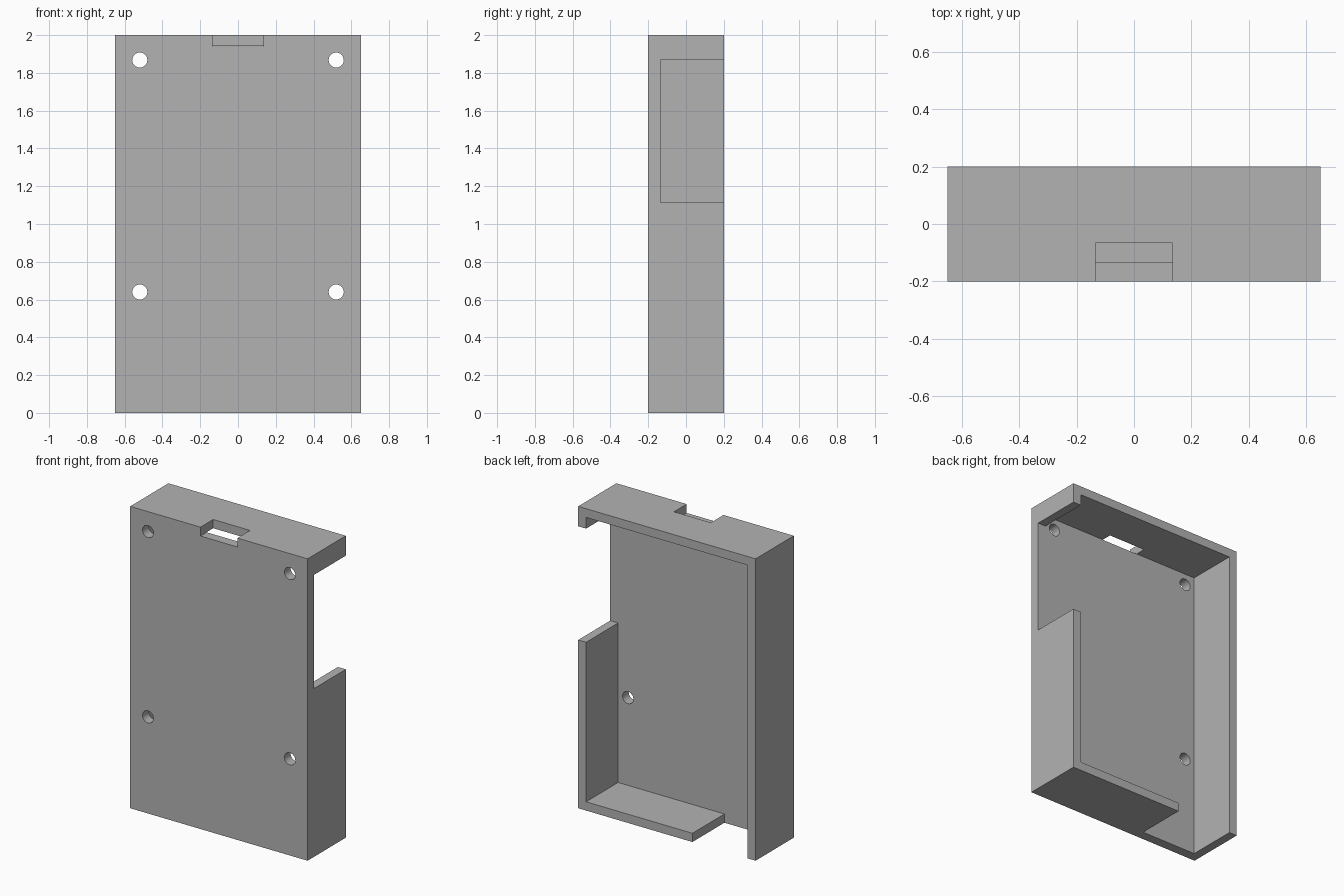
import bpy
import bmesh
from mathutils import Matrix, Vector

old = bpy.data.objects.get("Cube")
if old:
    bpy.data.objects.remove(old, do_unlink=True)

W, D, H = 0.65, 0.2, 2.0      # half width, half depth, height
WALL = 0.058                  # rim wall thickness
PLATE = -0.135                # inner face of the front plate
OUT = 0.1                     # how far cutters reach past the body

grey = bpy.data.materials.new("plain_grey")
colour = (0.45, 0.45, 0.45, 1)
grey.use_nodes = True
grey.diffuse_color = colour
grey.node_tree.nodes["Principled BSDF"].inputs["Base Color"].default_value = colour


def finish(name, bm):
    mesh = bpy.data.meshes.new(name)
    bm.to_mesh(mesh)
    bm.free()
    mesh.materials.append(grey)
    obj = bpy.data.objects.new(name, mesh)
    bpy.context.collection.objects.link(obj)
    return obj


def box(name, low, high):
    bm = bmesh.new()
    low, high = Vector(low), Vector(high)
    bmesh.ops.create_cube(bm, size=1)
    bmesh.ops.scale(bm, vec=high - low, verts=bm.verts)
    bmesh.ops.translate(bm, vec=(low + high) / 2, verts=bm.verts)
    return finish(name, bm)


def screw_hole(x, z):
    bm = bmesh.new()
    place = Matrix.Translation((x, -D, z)) @ Matrix.Rotation(1.5707963, 4, 'X')
    bmesh.ops.create_cone(bm, cap_ends=True, segments=32, radius1=0.04,
                          radius2=0.04, depth=0.3, matrix=place)
    return finish("screw_hole_cutter", bm)


def cut(body, cutter):
    mod = body.modifiers.new("cut", 'BOOLEAN')
    mod.operation = 'DIFFERENCE'
    mod.solver = 'EXACT'
    mod.object = cutter
    cutter.hide_render = True
    bpy.context.view_layer.objects.active = body
    bpy.ops.object.modifier_apply(modifier=mod.name)
    bpy.data.objects.remove(cutter, do_unlink=True)


# Solid block that becomes the open-backed case
case = box("case_shell", (-W, -D, 0), (W, D, H))

# Inner pocket, open at the back
cut(case, box("pocket_cutter", (WALL - W, PLATE, WALL), (W - WALL, D + OUT, H - WALL)))

# Opening in the left wall
cut(case, box("side_opening_cutter", (W - 2 * WALL, PLATE, 1.115), (W + OUT, D + OUT, 1.868)))

# Gap in the bottom wall, next to the right wall
cut(case, box("bottom_gap_cutter", (WALL - W, PLATE, -OUT), (-0.187, D + OUT, 2 * WALL)))

# Notch in the top wall and the plate's upper edge
cut(case, box("top_notch_cutter", (-0.135, -D - OUT, H - WALL - 0.001), (0.135, -0.067, H + OUT)))

# Four screw holes through the front plate
for x in (-0.52, 0.52):
    for z in (0.64, 1.868):
        cut(case, screw_hole(x, z))

bpy.ops.object.select_all(action='DESELECT')
case.select_set(True)
bpy.context.view_layer.objects.active = case
bpy.ops.object.shade_smooth_by_angle(angle=0.5)
